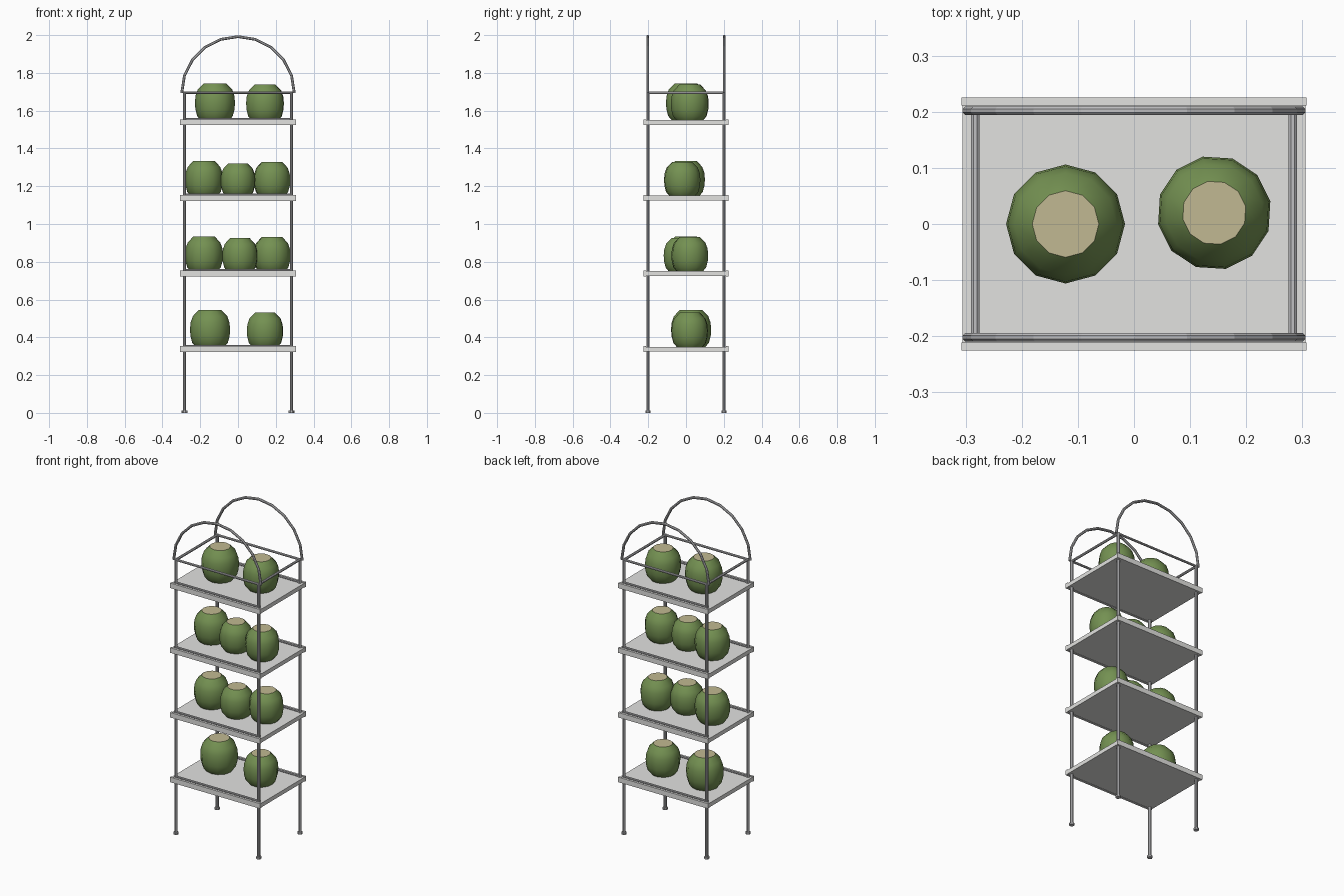
import bpy, bmesh, math
from mathutils import Vector

if "Cube" in bpy.data.objects:
    bpy.data.objects.remove(bpy.data.objects["Cube"])


def material(name, rgb):
    m = bpy.data.materials.new(name)
    lin = [((c / 255 + 0.055) / 1.055) ** 2.4 for c in rgb]
    m.diffuse_color = (*lin, 1)
    m.use_nodes = True
    m.node_tree.nodes["Principled BSDF"].inputs["Base Color"].default_value = m.diffuse_color
    return m


METAL = material("grey metal", (192, 192, 194))
SHELF = material("light grey shelf", (226, 226, 224))
GREEN = material("green husk", (116, 145, 82))
CREAM = material("cream cut top", (193, 185, 146))


def finish(name, bm, mats, angle=None):
    bmesh.ops.recalc_face_normals(bm, faces=bm.faces[:])
    me = bpy.data.meshes.new(name)
    bm.to_mesh(me)
    bm.free()
    for m in mats:
        me.materials.append(m)
    ob = bpy.data.objects.new(name, me)
    bpy.context.collection.objects.link(ob)
    if angle:
        bpy.ops.object.select_all(action='DESELECT')
        ob.select_set(True)
        bpy.context.view_layer.objects.active = ob
        bpy.ops.object.shade_smooth_by_angle(angle=math.radians(angle))
    return ob


def box(name, lo, hi, mat):
    bm = bmesh.new()
    bmesh.ops.create_cube(bm, size=1)
    for v in bm.verts:
        v.co = Vector([(lo[i] + hi[i]) / 2 + v.co[i] * (hi[i] - lo[i]) for i in range(3)])
    return finish(name, bm, [mat])


def tube(name, pts, radius, sides=8):
    """Capped tube along a planar path of points."""
    bm = bmesh.new()
    pts = [Vector(p) for p in pts]
    rings = []
    for i, p in enumerate(pts):
        t = (pts[min(i + 1, len(pts) - 1)] - pts[max(i - 1, 0)]).normalized()
        side = Vector((0, 1, 0)) if abs(t.y) < 0.9 else Vector((1, 0, 0))
        up = t.cross(side).normalized()
        rings.append([bm.verts.new(p + radius * (side * math.cos(a) + up * math.sin(a)))
                      for a in (2 * math.pi * (k + 0.5) / sides for k in range(sides))])
    for a, b in zip(rings, rings[1:]):
        for k in range(sides):
            bm.faces.new((a[k], a[(k + 1) % sides], b[(k + 1) % sides], b[k]))
    bm.faces.new(rings[0])
    bm.faces.new(rings[-1])
    return finish(name, bm, [METAL])


def coconut(name, x, y, z, r, turn=0.0, sides=12):
    """Lathe a barrel-shaped fruit with a flat cut top."""
    profile = [(.72, 0), (.89, .11), (.98, .3), (1, .48), (.97, .66), (.86, .83), (.56, 1)]
    h = 1.84 * r
    bm = bmesh.new()
    rings = [[bm.verts.new((x + r * pr * math.cos(a), y + r * pr * math.sin(a), z + h * ph))
              for a in (turn + 2 * math.pi * k / sides for k in range(sides))]
             for pr, ph in profile]
    for a, b in zip(rings, rings[1:]):
        for k in range(sides):
            bm.faces.new((a[k], a[(k + 1) % sides], b[(k + 1) % sides], b[k]))
    bm.faces.new(rings[0])
    bm.faces.new(rings[-1]).material_index = 1
    return finish(name, bm, [GREEN, CREAM], 35)


PX, PY = 0.283, 0.201

# Posts with small feet
for sx in (-1, 1):
    for sy in (-1, 1):
        x, y = sx * PX, sy * PY
        tube("post", [(x, y, 0), (x, y, 1.70)], 0.0095)
        tube("foot", [(x, y, 0), (x, y, 0.012)], 0.015, 10)

# Shelves: panel, front and back lips, low rails between the posts
for z in (0.325, 0.725, 1.125, 1.525):
    box("shelf_panel", (-0.306, -0.212, z), (0.306, 0.212, z + 0.025), SHELF)
    for s in (-1, 1):
        y0, y1 = sorted((s * 0.211, s * 0.225))
        box("shelf_lip", (-0.307, y0, z - 0.002), (0.307, y1, z + 0.029), SHELF)
        tube("shelf_rail", [(-PX, s * PY, z + 0.03), (PX, s * PY, z + 0.03)], 0.006)

# Top rails and arches
for s in (-1, 1):
    tube("top_long_rail", [(-PX, s * PY, 1.695), (PX, s * PY, 1.695)], 0.007)
    tube("top_side_rail", [(s * PX, -PY, 1.695), (s * PX, PY, 1.695)], 0.008)
    arc = [math.pi * k / 10 for k in range(11)]
    tube("top_arch", [(0.298 * math.cos(a), s * 0.202, 1.694 + 0.298 * math.sin(a)) for a in arc], 0.008)

# Fruit on each shelf: x, y, radius
fruit = {
    0.35: [(-.148, .027, .106), (.143, .02, .098)],
    0.75: [(-.18, 0, .1), (.01, -.025, .095), (.18, .02, .098)],
    1.15: [(-.18, 0, .1), (0, -.02, .093), (.18, -.02, .097)],
    1.55: [(-.122, 0, .106), (.143, .02, .102)],
}
for z, row in fruit.items():
    for i, (x, y, r) in enumerate(row):
        coconut("coconut", x, y, z, r, turn=0.2 * i)
